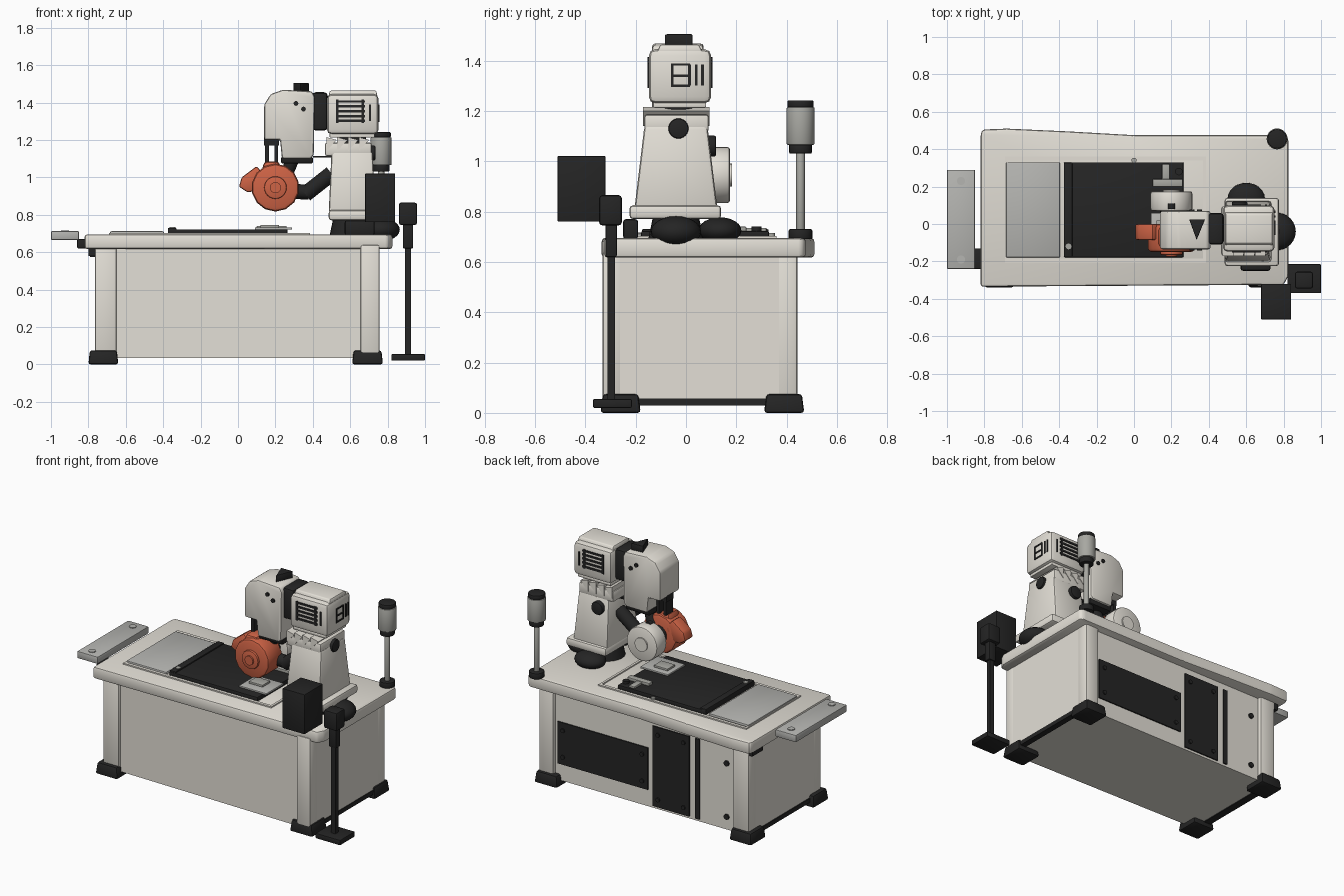
import bpy, bmesh, math
from mathutils import Vector, Matrix


def material(name, r, g, b):
    m = bpy.data.materials.new(name)
    m.diffuse_color = (r, g, b, 1)
    return m


CREAM = material("cream_paint", 0.77, 0.74, 0.675)
PLATE = material("light_grey_metal", 0.46, 0.46, 0.44)
GREY = material("grey_metal", 0.39, 0.39, 0.36)
BLACK = material("black_plastic", 0.018, 0.018, 0.018)
ORANGE = material("orange_guard", 0.62, 0.125, 0.06)


def finish(name, bm, mat, bev=0.0, seg=2):
    bmesh.ops.recalc_face_normals(bm, faces=bm.faces[:])
    if bev:
        bmesh.ops.bevel(bm, geom=bm.edges[:], offset=bev, segments=seg, profile=0.5,
                        affect='EDGES', clamp_overlap=True)
    me = bpy.data.meshes.new(name)
    bm.to_mesh(me)
    bm.free()
    me.materials.append(mat)
    ob = bpy.data.objects.new(name, me)
    bpy.context.collection.objects.link(ob)
    return ob


def box(name, x, y, z, mat, bev=0.0, top=(1, 1), seg=2):
    """Box from (min, max) ranges; top scales the upper face in x and y."""
    bm = bmesh.new()
    bmesh.ops.create_cube(bm, size=1)
    for v in bm.verts:
        k = top if v.co.z > 0 else (1, 1)
        v.co = ((x[0] + x[1]) / 2 + v.co.x * k[0] * (x[1] - x[0]),
                (y[0] + y[1]) / 2 + v.co.y * k[1] * (y[1] - y[0]),
                (z[0] + z[1]) / 2 + v.co.z * (z[1] - z[0]))
    return finish(name, bm, mat, bev, seg)


def rod(name, a, b, r, mat, r2=None, n=24, bev=0.0):
    """Cylinder or cone between two points."""
    a, b = Vector(a), Vector(b)
    bm = bmesh.new()
    rot = (b - a).to_track_quat('Z', 'Y').to_matrix().to_4x4()
    bmesh.ops.create_cone(bm, cap_ends=True, segments=n, radius1=r,
                          radius2=r if r2 is None else r2, depth=(b - a).length,
                          matrix=Matrix.Translation((a + b) / 2) @ rot)
    if bev:
        caps = [e for e in bm.edges if any(len(f.verts) > 4 for f in e.link_faces)]
        bmesh.ops.bevel(bm, geom=caps, offset=bev, segments=2, profile=0.5, affect='EDGES')
    return finish(name, bm, mat)


def prism(name, pts, lo, hi, axis, mat, bev=0.0):
    """Extrude a profile: axis 'y' takes (x, z) points, axis 'z' takes (x, y)."""
    bm = bmesh.new()
    rings = [[bm.verts.new((p, d, q) if axis == 'y' else (p, q, d)) for p, q in pts]
             for d in (lo, hi)]
    bm.faces.new(rings[0])
    bm.faces.new(rings[1])
    for i in range(len(pts)):
        j = (i + 1) % len(pts)
        bm.faces.new((rings[0][i], rings[0][j], rings[1][j], rings[1][i]))
    return finish(name, bm, mat, bev)


def dome(name, c, s, mat):
    bm = bmesh.new()
    bmesh.ops.create_uvsphere(bm, u_segments=24, v_segments=12, radius=1,
                              matrix=Matrix.Translation(c) @ Matrix.Diagonal((*s, 1)))
    return finish(name, bm, mat)


# Cabinet (front slightly skewed) with flush sides, corner posts and feet
prism("cabinet", [(-0.764, -0.288), (0.756, -0.315), (0.756, 0.418), (-0.764, 0.418)],
      0.035, 0.64, 'z', CREAM)
for sx, x in (("left", (-0.765, -0.65)), ("right", (0.655, 0.757))):
    front = -0.308 if sx == "left" else -0.332
    for sy, y in (("front", (front, front + 0.08)), ("back", (0.36, 0.443))):
        box(f"{sy}_{sx}_post", x, y, (0.04, 0.64), CREAM, 0.012)
    fx = (-0.80, -0.64) if sx == "left" else (0.61, 0.775)
    for sy, y in (("front", (-0.34, -0.18)), ("back", (0.31, 0.47))):
        box(f"{sy}_{sx}_foot", fx, y, (0.0, 0.075), BLACK, 0.012, (0.9, 0.88))
for n, x in (("left", (-0.77, -0.72)), ("right", (0.72, 0.76))):
    box(f"{n}_base_bar", x, (-0.2, 0.33), (0.03, 0.058), BLACK)

# Back access panels with bolts
panels = (("wide", -0.02, 0.635, 0.145, 0.42), ("tall", -0.32, -0.055, 0.05, 0.575),
          ("slot", -0.395, -0.365, 0.05, 0.575))
for n, x0, x1, z0, z1 in panels:
    box(f"{n}_back_panel", (x0, x1), (0.41, 0.426), (z0, z1), BLACK)
    if n != "slot":
        for x in (x0 + 0.04, x1 - 0.04):
            for z in (z0 + 0.05, z1 - 0.05):
                rod("panel_bolt", (x, 0.42, z), (x, 0.434, z), 0.014, BLACK, n=12)
for z in (0.12, 0.47):
    rod("side_bolt", (-0.59, 0.41, z), (-0.59, 0.428, z), 0.018, BLACK, n=12)

# Worktop
prism("worktop", [(-0.82, -0.335), (0.80, -0.325), (0.825, -0.28), (0.825, 0.46), (0.80, 0.475),
                  (0.0, 0.475), (-0.35, 0.495), (-0.68, 0.51), (-0.81, 0.505), (-0.82, 0.48)],
      0.617, 0.695, 'z', CREAM, 0.016)
for n, x, y in (("front", (-0.69, 0.385), (-0.205, -0.185)), ("back", (-0.69, 0.385), (0.34, 0.36)),
                ("left", (-0.69, -0.675), (-0.2, 0.35)), ("right", (0.37, 0.385), (-0.2, 0.35))):
    box(f"{n}_bed_lip", x, y, (0.69, 0.703), CREAM)
box("grey_bed_plate", (-0.685, -0.395), (-0.18, 0.33), (0.69, 0.712), PLATE, 0.008)
box("black_bed_mat", (-0.375, 0.265), (-0.178, 0.33), (0.69, 0.722), BLACK, 0.006)
box("bed_mat_edge", (-0.375, -0.33), (-0.175, 0.328), (0.70, 0.73), BLACK, 0.005)
rod("mat_bolt", (-0.35, -0.12, 0.70), (-0.35, -0.12, 0.734), 0.016, GREY, n=12)
rod("bed_pin", (0.0, 0.34, 0.69), (0.0, 0.34, 0.715), 0.014, GREY, n=12)

# Workpiece clamps on the bed
box("clamp_plate", (0.09, 0.29), (-0.12, 0.06), (0.72, 0.732), PLATE, 0.003)
box("clamp_jaw", (0.12, 0.22), (-0.06, 0.02), (0.73, 0.745), GREY, 0.003)
box("rear_clamp", (0.10, 0.26), (0.20, 0.24), (0.72, 0.74), GREY, 0.004)
box("rear_clamp_arm", (0.15, 0.19), (0.22, 0.32), (0.72, 0.735), GREY, 0.004)
rod("clamp_bolt", (0.24, 0.28, 0.71), (0.24, 0.28, 0.74), 0.02, BLACK, n=12)

# Side shelf and its brackets
box("side_shelf", (-1.0, -0.85), (-0.24, 0.29), (0.665, 0.712), PLATE, 0.006)
for y in (-0.19, 0.23):
    rod("shelf_bolt", (-0.925, y, 0.70), (-0.925, y, 0.717), 0.022, PLATE, n=16)
box("shelf_bracket", (-0.86, -0.80), (-0.24, -0.13), (0.62, 0.67), BLACK, 0.006)
box("shelf_bracket_leg", (-0.80, -0.76), (-0.22, -0.15), (0.58, 0.64), BLACK)
box("rear_bracket", (-0.79, -0.75), (0.33, 0.44), (0.575, 0.63), BLACK)

# Column on black base knobs
rod("column_base", (0.60, -0.04, 0.69), (0.60, -0.04, 0.785), 0.11, BLACK, 0.09)
dome("side_base_knob", (0.765, -0.04, 0.72), (0.10, 0.10, 0.062), BLACK)
dome("back_base_knob", (0.60, 0.135, 0.725), (0.10, 0.085, 0.052), BLACK)
box("base_latch", (0.57, 0.73), (-0.25, -0.19), (0.69, 0.77), BLACK, 0.012)
box("column_flange", (0.485, 0.775), (-0.225, 0.14), (0.77, 0.825), CREAM, 0.015)
box("column", (0.485, 0.735), (-0.205, 0.125), (0.81, 1.14), CREAM, 0.015, (0.88, 0.76))
box("column_collar", (0.465, 0.715), (-0.165, 0.09), (1.115, 1.185), CREAM, 0.01)
for i in range(4):  # saw-tooth ribs around the collar
    x = 0.472 + i * 0.058
    prism("collar_tooth", [(x, 1.14), (x + 0.056, 1.20), (x, 1.215)], -0.17, 0.093, 'y', CREAM)
rod("side_column_knob", (0.70, -0.03, 1.13), (0.735, -0.03, 1.13), 0.04, BLACK, bev=0.008)
rod("back_column_knob", (0.565, 0.07, 1.06), (0.565, 0.12, 1.06), 0.042, BLACK, bev=0.008)
rod("neck", (0.61, -0.03, 1.17), (0.61, -0.03, 1.24), 0.075, BLACK)
box("motor_saddle", (0.49, 0.73), (-0.13, 0.08), (1.212, 1.235), CREAM, 0.005)

# Motor with vents
box("motor", (0.475, 0.752), (-0.148, 0.10), (1.23, 1.445), CREAM, 0.026)
box("motor_lid", (0.485, 0.745), (-0.115, 0.065), (1.435, 1.463), CREAM, 0.006, (0.96, 0.85))
for n, y in (("front", (-0.153, -0.14)), ("back", (0.092, 0.105))):
    for i in range(5):
        z = 1.295 + i * 0.026
        box(f"{n}_vent_slat", (0.525, 0.68), y, (z, z + 0.013), BLACK)
    for x in (0.525, 0.66):
        box(f"{n}_vent_side", (x, x + 0.013), y, (1.29, 1.415), BLACK)
    box(f"{n}_vent_mark", (0.70, 0.71), y, (1.30, 1.39), BLACK)
for y in (-0.06, 0.008, 0.035, 0.06):
    box("end_vent_bar", (0.745, 0.757), (y, y + 0.011), (1.30, 1.385), BLACK)
for z in (1.295, 1.335, 1.38):
    box("end_vent_slat", (0.745, 0.757), (-0.06, 0.015), (z, z + 0.009), BLACK)

# Spindle head
box("head_coupling", (0.395, 0.48), (-0.11, 0.06), (1.25, 1.455), BLACK, 0.02)
prism("spindle_head", [(0.14, 1.20), (0.14, 1.39), (0.175, 1.445), (0.24, 1.468), (0.395, 1.46),
                       (0.41, 1.43), (0.405, 1.12), (0.39, 1.10), (0.235, 1.10), (0.225, 1.20)],
      -0.135, 0.07, 'y', CREAM, 0.014)
prism("head_cap", [(0.295, 0.025), (0.335, -0.085), (0.38, 0.025)], 1.45, 1.505, 'z', BLACK, 0.004)
for x, z in ((0.35, 1.365), (0.31, 1.395)):
    rod("front_head_bolt", (x, -0.143, z), (x, -0.125, z), 0.013, BLACK, n=12)
    rod("back_head_bolt", (x, 0.06, z), (x, 0.078, z), 0.013, BLACK, n=12)
for x in (0.145, 0.195):
    box("head_prong", (x, x + 0.02), (-0.07, 0.0), (1.08, 1.23), BLACK)
box("prong_bridge", (0.14, 0.22), (-0.07, 0.0), (1.17, 1.22), BLACK)
box("head_underplate", (0.23, 0.40), (-0.11, 0.05), (1.075, 1.108), BLACK, 0.006, (1.0, 1.1))
box("head_strut", (0.40, 0.50), (-0.05, 0.0), (1.105, 1.115), BLACK)

# Tool: orange guard, black arm, cream drum
rod("guard", (0.20, -0.15, 0.945), (0.20, 0.0, 0.945), 0.128, ORANGE, n=14, bev=0.02)
box("guard_crown", (0.12, 0.24), (-0.13, -0.01), (0.99, 1.085), ORANGE, 0.02, (0.7, 0.9))
prism("guard_snout", [(0.005, 0.95), (0.02, 1.0), (0.10, 1.06), (0.15, 1.0), (0.12, 0.93),
                      (0.05, 0.92)], -0.085, 0.0, 'y', ORANGE, 0.01)
rod("guard_ring", (0.20, -0.165, 0.945), (0.20, -0.14, 0.945), 0.06, ORANGE, bev=0.006)
rod("guard_hub", (0.20, -0.175, 0.945), (0.20, -0.15, 0.945), 0.03, ORANGE, n=16)
rod("tool_axle", (0.20, -0.01, 0.945), (0.20, 0.09, 0.945), 0.06, BLACK)
rod("drum", (0.20, 0.07, 0.945), (0.20, 0.175, 0.945), 0.112, CREAM, n=28, bev=0.012)
rod("drum_hub", (0.20, 0.17, 0.945), (0.20, 0.183, 0.945), 0.045, CREAM)
rod("drum_bolt", (0.20, 0.08, 1.045), (0.20, 0.11, 1.045), 0.022, BLACK, n=12)
rod("tool_hanger", (0.29, -0.03, 1.09), (0.24, -0.01, 0.97), 0.035, BLACK, n=12)
rod("tool_arm_lower", (0.22, -0.02, 0.93), (0.38, -0.02, 0.92), 0.04, BLACK, n=12)
rod("tool_arm_upper", (0.36, -0.02, 0.91), (0.50, -0.02, 1.02), 0.042, BLACK, n=12)

# Signal lamp on a pole
p = (0.765, 0.455)
for n, z0, z1, r, m in (("lamp_foot", 0.69, 0.73, 0.047, BLACK), ("lamp_pole", 0.72, 1.04, 0.017, GREY),
                        ("lamp_collar", 1.03, 1.07, 0.045, BLACK), ("lamp_body", 1.065, 1.215, 0.056, GREY),
                        ("lamp_cap", 1.212, 1.242, 0.052, BLACK)):
    rod(n, (*p, z0), (*p, z1), r, m, bev=0.006)

# Control stand and screen box
box("stand_base", (0.82, 1.0), (-0.37, -0.215), (0.02, 0.055), BLACK, 0.006)
box("stand_pole", (0.893, 0.925), (-0.312, -0.282), (0.05, 0.64), BLACK)
box("stand_sleeve", (0.882, 0.936), (-0.32, -0.275), (0.62, 0.78), BLACK, 0.005)
box("stand_head", (0.86, 0.957), (-0.345, -0.255), (0.745, 0.865), BLACK, 0.012)
box("screen_box", (0.68, 0.84), (-0.51, -0.32), (0.76, 1.02), BLACK, 0.003)

# Smooth shading that keeps hard edges
bpy.ops.object.select_all(action='SELECT')
bpy.context.view_layer.objects.active = bpy.context.selected_objects[0]
bpy.ops.object.shade_smooth_by_angle(angle=math.radians(32))
